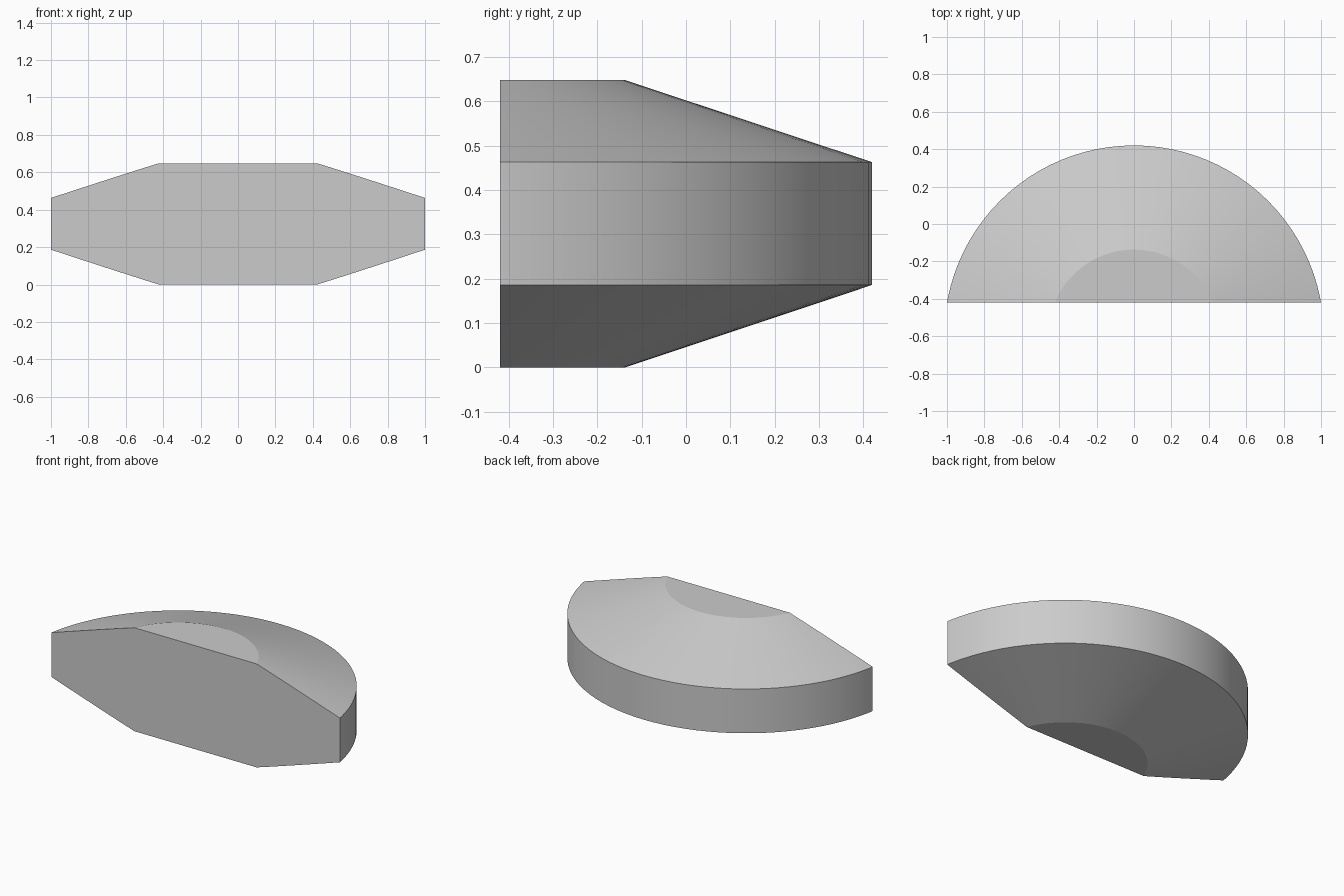
import bpy, bmesh, math
from mathutils import Vector

cube = bpy.data.objects.get("Cube")
if cube:
    bpy.data.objects.remove(cube)

FRONT, BACK = -0.42, 0.42
RADIUS = 1.015
AXIS = Vector((0, BACK - RADIUS, 0))
PROFILE = [(0, 0), (0.458, 0), (RADIUS, 0.186), (RADIUS, 0.463), (0.458, 0.648), (0, 0.648)]

# Plain grey material
grey = bpy.data.materials.new("grey")
grey.use_nodes = True
colour = (0.6, 0.6, 0.6, 1)
grey.diffuse_color = colour
grey.node_tree.nodes["Principled BSDF"].inputs["Base Color"].default_value = colour

# Revolve the bevelled disc profile
bm = bmesh.new()
verts = [bm.verts.new(AXIS + Vector((r, 0, z))) for r, z in PROFILE]
edges = [bm.edges.new(pair) for pair in zip(verts, verts[1:])]
bmesh.ops.spin(bm, geom=verts + edges, cent=AXIS, axis=(0, 0, 1),
               angle=math.tau, steps=96, use_duplicate=False)
bmesh.ops.remove_doubles(bm, verts=bm.verts[:], dist=0.0005)

# Slice off the front and cap the flat face
cut = bmesh.ops.bisect_plane(bm, geom=bm.verts[:] + bm.edges[:] + bm.faces[:],
                             plane_co=(0, FRONT, 0), plane_no=(0, -1, 0), clear_outer=True)
rim = [e for e in cut["geom_cut"] if isinstance(e, bmesh.types.BMEdge)]
bmesh.ops.contextual_create(bm, geom=rim)
bmesh.ops.recalc_face_normals(bm, faces=bm.faces[:])

mesh = bpy.data.meshes.new("half_disc")
bm.to_mesh(mesh)
bm.free()
mesh.materials.append(grey)
half_disc = bpy.data.objects.new("half_disc", mesh)
bpy.context.collection.objects.link(half_disc)

# Smooth the round surfaces, keep the rims sharp
bpy.ops.object.select_all(action="DESELECT")
half_disc.select_set(True)
bpy.context.view_layer.objects.active = half_disc
bpy.ops.object.shade_smooth_by_angle(angle=math.radians(15))
